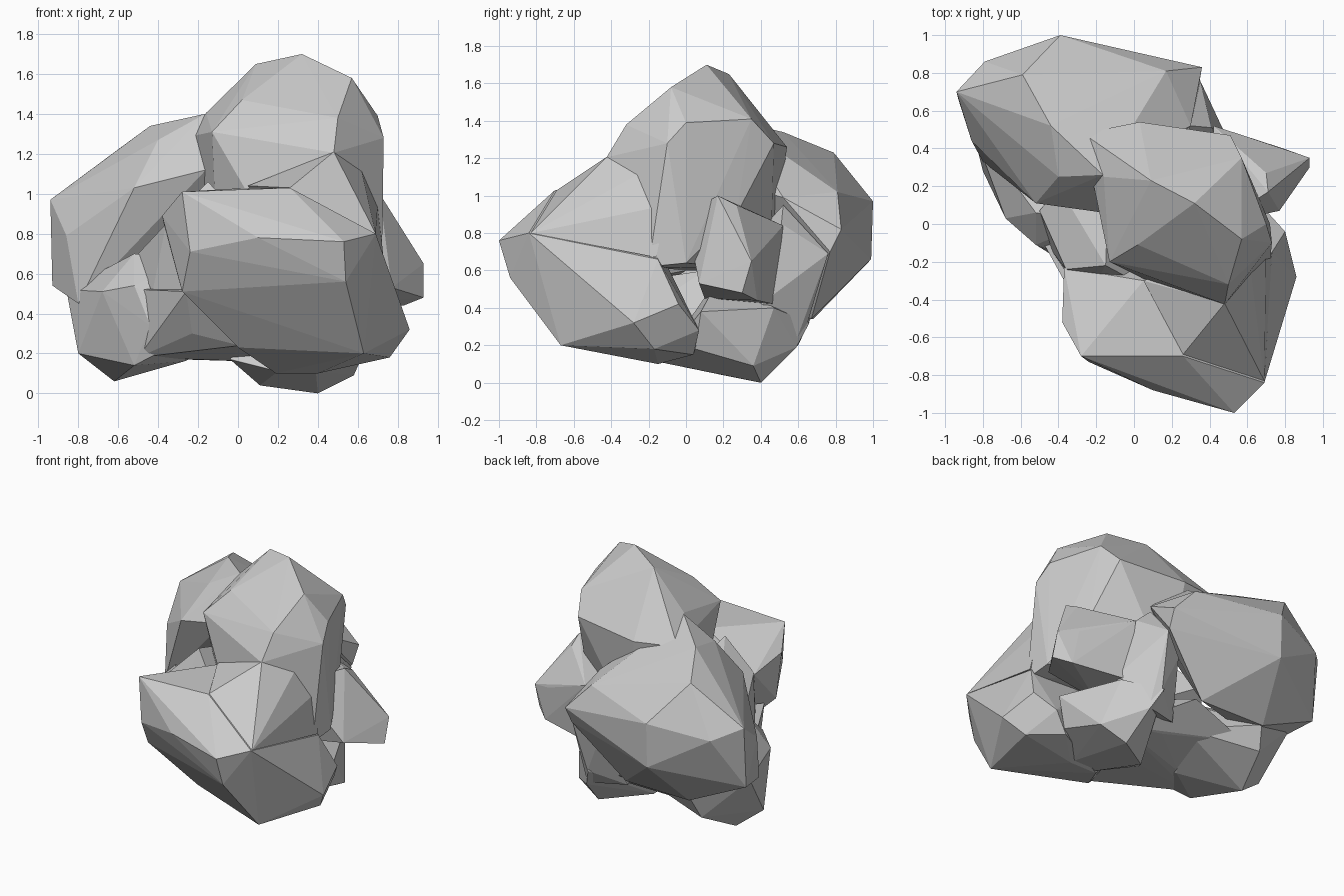
import bpy, bmesh


def lobe(name, points):
    """Closed faceted lump: convex hull of a few corner points."""
    bm = bmesh.new()
    for p in points:
        bm.verts.new(p)
    res = bmesh.ops.convex_hull(bm, input=bm.verts[:])
    junk = {g for g in res["geom_interior"] + res["geom_unused"]
            if isinstance(g, bmesh.types.BMVert)}
    bmesh.ops.delete(bm, geom=list(junk), context='VERTS')
    bmesh.ops.recalc_face_normals(bm, faces=bm.faces[:])
    me = bpy.data.meshes.new(name)
    bm.to_mesh(me)
    bm.free()
    ob = bpy.data.objects.new(name, me)
    bpy.context.collection.objects.link(ob)
    return ob


# Front bulge
front = lobe("rock", [
    (.53, -1, .76), (.10, -.88, .78), (-.24, -.73, .71), (-.28, -.70, 1.01),
    (.26, -.70, 1.03), (.69, -.84, .80), (.54, -.94, .56), (.63, -.67, .20),
    (.76, -.17, .18), (.86, -.28, .32), (-.38, -.52, .89), (-.37, -.23, .84),
    (-.28, -.60, .51), (0, -.45, .23), (.73, -.15, .66), (.05, -.30, 1.03),
    (.80, -.04, .42), (.70, .07, .28), (.60, .04, .15), (.40, -.15, .10),
    (.19, -.15, .10)])

# Ridge rising from the front bulge to the peak
ridge = lobe("ridge_lobe", [
    (.48, -.42, 1.21), (.26, -.69, 1.03), (.69, -.83, .80), (.05, -.30, 1.04),
    (.73, -.16, .67), (.70, -.10, .95), (.30, -.20, .70), (.60, -.1, 1.2)])

# Peak
peak = lobe("peak_lobe", [
    (.32, .11, 1.70), (.09, .23, 1.65), (.57, -.08, 1.58), (.50, -.32, 1.38),
    (.48, -.425, 1.205), (.02, -.11, 1.47), (-.13, -.20, 1.31),
    (.70, 0, 1.39), (.73, -.10, 1.28), (.70, -.10, .96), (.57, .35, 1.41),
    (.51, .47, 1.28), (.03, .54, 1.26), (-.27, .48, 1.28), (-.16, .25, 1.405),
    (.72, -.20, .62), (.72, 0, .64), (.69, .02, .94), (.60, .27, .90),
    (.05, -.29, 1.0), (-.1, 0, .6), (.1, .45, .6)])

# Back left bulge
back = lobe("back_lobe", [
    (-.94, .70, .97), (-.93, .66, .54), (-.79, .86, .90), (-.39, 1, .97),
    (-.39, .99, .66), (.06, .88, .75), (.36, .83, .82), (.17, .81, 1.02),
    (.30, .52, .99), (-.44, .52, 1.34), (-.59, .79, 1.23), (-.165, .26, 1.40),
    (-.40, .25, 1.27), (-.52, .11, 1.03), (-.86, .44, .79), (.0, .67, .34),
    (-.50, .68, .34), (-.80, .33, .45), (-.16, .06, 1.12), (.35, .77, .70)])

# Low left bulge
left = lobe("left_lobe", [
    (-.80, .28, .20), (-.62, .33, .06), (-.80, .34, .45), (-.68, .03, .51),
    (-.52, -.11, .54), (-.44, -.16, .34), (-.52, -.06, .14), (-.27, .10, .16),
    (-.52, .06, .70), (-.25, 0, .66), (-.23, -.22, .29), (-.54, .60, .20),
    (-.50, .67, .35), (-.86, .52, .52), (-.05, .45, .25), (0, .2, .6)])

# Lower right foot
foot = lobe("foot_lobe", [
    (.40, .40, 0), (.11, .20, .04), (.58, .36, .09), (.36, .59, .19),
    (.39, -.14, .11), (.20, -.14, .11), (.62, .05, .18), (-.04, 0, .17),
    (.30, .66, .32), (.50, .47, .40), (.20, .20, .6), (.69, .08, .38)])

# Horn on the right side
horn = lobe("horn_lobe", [
    (.93, .35, .65), (.93, .30, .48), (.79, .40, .68), (.71, .17, 1.0),
    (.70, .27, .95), (.77, .07, .53), (.83, .38, .44), (.42, .52, .84),
    (.40, .10, .45), (.45, .47, .42), (.45, 0, .90)])

# Back shoulder joining horn, foot and back bulge
shoulder = lobe("shoulder", [
    (.20, .68, .58), (.35, .76, .69), (.41, .51, .85), (.30, .52, .95),
    (.31, .65, .32), (.36, .58, .20), (.10, .50, .22), (.50, .44, .45),
    (.45, .30, .30), (.36, .65, .48), (.1, .2, .6)])

# Belly joining the undersides
belly = lobe("belly", [
    (-.50, -.05, .18), (-.28, .11, .17), (-.03, .01, .18), (.01, -.44, .24),
    (.10, .40, .18), (-.45, .55, .26), (.40, .35, .15), (-.23, -.36, .30),
    (-.26, -.50, .51), (.02, .64, .36), (-.48, -.10, .52), (0, .1, .6)])

# Saddle in the valley between front, left and back bulges
saddle = lobe("saddle", [
    (-.36, -.24, .85), (-.50, .07, .70), (-.14, .07, .98), (-.40, .2, .8),
    (-.15, -.22, 1.06), (-.29, -.16, .62), (-.26, -.40, .52), (-.43, -.15, .5),
    (0, -.3, .9), (0, 0, .6)])

# Fuse all bulges into one faceted rock
others = [ridge, peak, back, left, foot, horn, shoulder, belly, saddle]
for ob in others:
    mod = front.modifiers.new(ob.name, 'BOOLEAN')
    mod.operation = 'UNION'
    mod.solver = 'EXACT'
    mod.object = ob
deps = bpy.context.evaluated_depsgraph_get()
fused = bpy.data.meshes.new_from_object(front.evaluated_get(deps))
front.modifiers.clear()
front.data = fused
for ob in others:
    bpy.data.objects.remove(ob)
